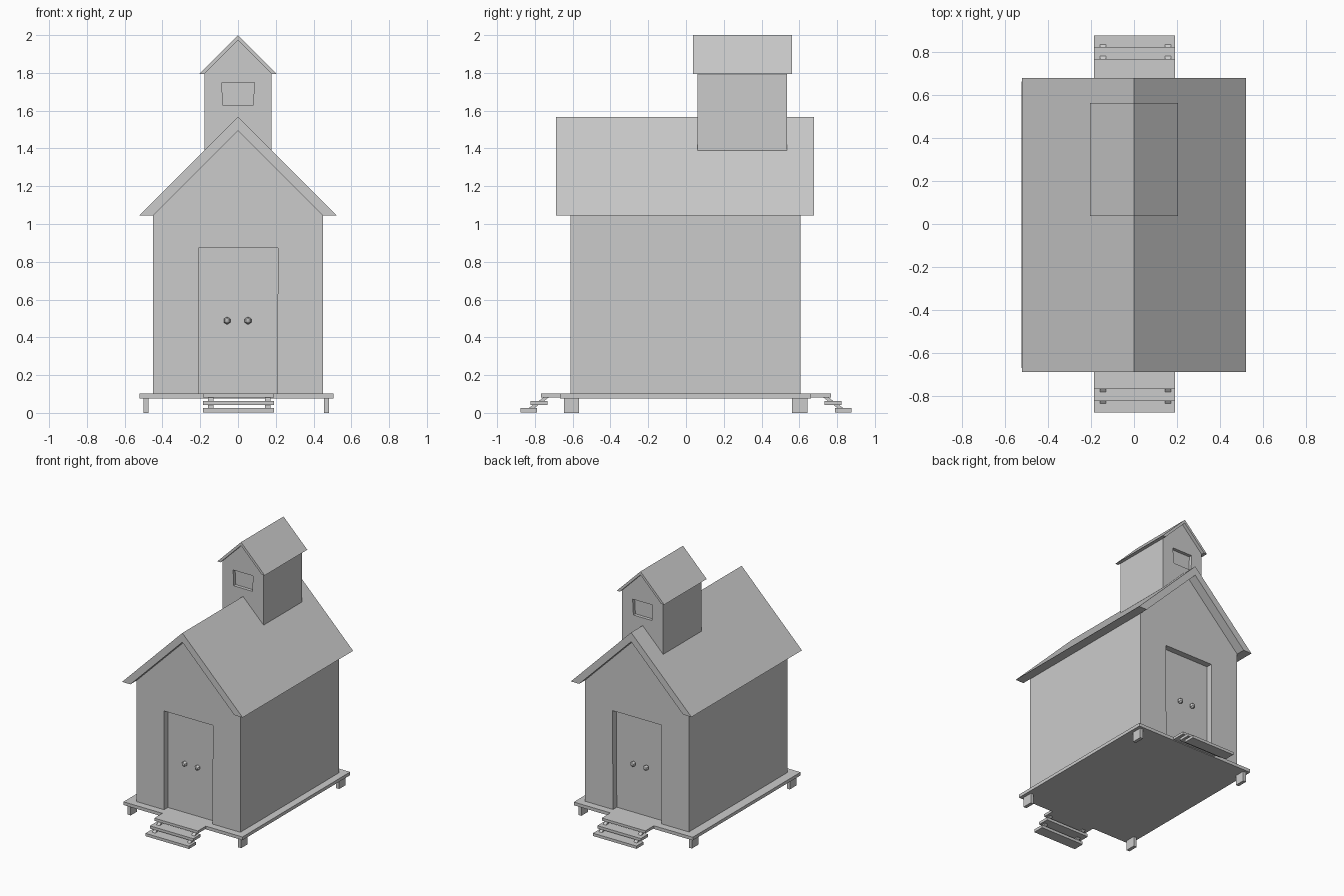
import bpy, bmesh
from mathutils import Matrix

if "Cube" in bpy.data.objects:
    bpy.data.objects.remove(bpy.data.objects["Cube"])


def prism(name, pts, a, b, axis='y'):
    """Extrude a 2D profile: (x,z) along y, or (y,z) along x."""
    def place(p, t):
        return (p[0], t, p[1]) if axis == 'y' else (t, p[0], p[1])
    bm = bmesh.new()
    ends = [[bm.verts.new(place(p, t)) for p in pts] for t in (a, b)]
    n = len(pts)
    for ring in ends:
        bm.faces.new(ring)
    for i in range(n):
        j = (i + 1) % n
        bm.faces.new((ends[0][i], ends[0][j], ends[1][j], ends[1][i]))
    bmesh.ops.recalc_face_normals(bm, faces=bm.faces)
    return to_object(name, bm)


def to_object(name, bm):
    me = bpy.data.meshes.new(name)
    bm.to_mesh(me)
    bm.free()
    ob = bpy.data.objects.new(name, me)
    bpy.context.collection.objects.link(ob)
    return ob


def box(name, x0, x1, y0, y1, z0, z1):
    return prism(name, [(x0, z0), (x1, z0), (x1, z1), (x0, z1)], y0, y1)


def gable(name, w, z0, eave, y0, y1):
    """House-shaped block with 45 degree gables."""
    return prism(name, [(-w, z0), (w, z0), (w, eave), (0, eave + w), (-w, eave)], y0, y1)


def roof(name, w, inner, eave, y0, y1):
    """Chevron roof with level-cut eaves."""
    return prism(name, [(-w, eave), (-inner, eave), (0, eave + inner), (inner, eave),
                        (w, eave), (0, eave + w)], y0, y1)


def recess(target, name, pts, a, b):
    cutter = prism(name, pts, a, b)
    cutter.hide_render = True
    cutter.hide_viewport = True
    cutter.display_type = 'WIRE'
    mod = target.modifiers.new(name, 'BOOLEAN')
    mod.operation = 'DIFFERENCE'
    mod.solver = 'EXACT'
    mod.object = cutter


# Main hall and its roof
hall = gable("hall_walls", 0.449, 0.10, 1.047, -0.612, 0.605)
roof("hall_roof", 0.521, 0.449, 1.046, -0.687, 0.677)

# Bell tower and its roof
tower = gable("tower_walls", 0.178, 1.39, 1.796, 0.062, 0.535)
roof("tower_roof", 0.205, 0.178, 1.795, 0.037, 0.562)

# Recessed doors and tower windows, front and back
door = [(-0.21, 0.09), (0.207, 0.09), (0.212, 0.873), (-0.21, 0.873)]
window = [(-0.08, 1.628), (0.08, 1.628), (0.087, 1.75), (-0.086, 1.75)]
recess(hall, "front_door_cutter", door, -0.70, -0.565)
recess(hall, "back_door_cutter", door, 0.558, 0.70)
recess(tower, "front_window_cutter", window, 0.0, 0.087)
recess(tower, "back_window_cutter", window, 0.51, 0.60)

# Floor platform and corner feet
box("platform", -0.522, 0.506, -0.668, 0.662, 0.077, 0.102)
for x in (-0.50, 0.455):
    for y in (-0.647, 0.562):
        box("foot", x, x + 0.026, y, y + 0.08, 0.0, 0.08)

for side, s in (("front", -1), ("back", 1)):
    # Stair treads, top to bottom
    for y0, y1, z0, z1 in ((0.655, 0.767, 0.082, 0.102),
                           (0.733, 0.822, 0.042, 0.063),
                           (0.79, 0.876, 0.003, 0.025)):
        box(side + "_tread", -0.186, 0.19, s * y0, s * y1, z0, z1)
    # Sloping stair stringers
    for x in (-0.158, 0.144):
        prism(side + "_stringer", [(s * 0.722, 0.085), (s * 0.75, 0.085),
                                   (s * 0.84, 0.02), (s * 0.81, 0.02)], x, x + 0.027, 'x')
    # Door knobs
    for x in (-0.058, 0.053):
        bm = bmesh.new()
        bmesh.ops.create_uvsphere(bm, u_segments=6, v_segments=5, radius=0.021)
        bm.transform(Matrix.Translation((x, s * 0.577, 0.488)) @ Matrix.Rotation(1.5708, 4, 'X'))
        to_object(side + "_knob", bm)
